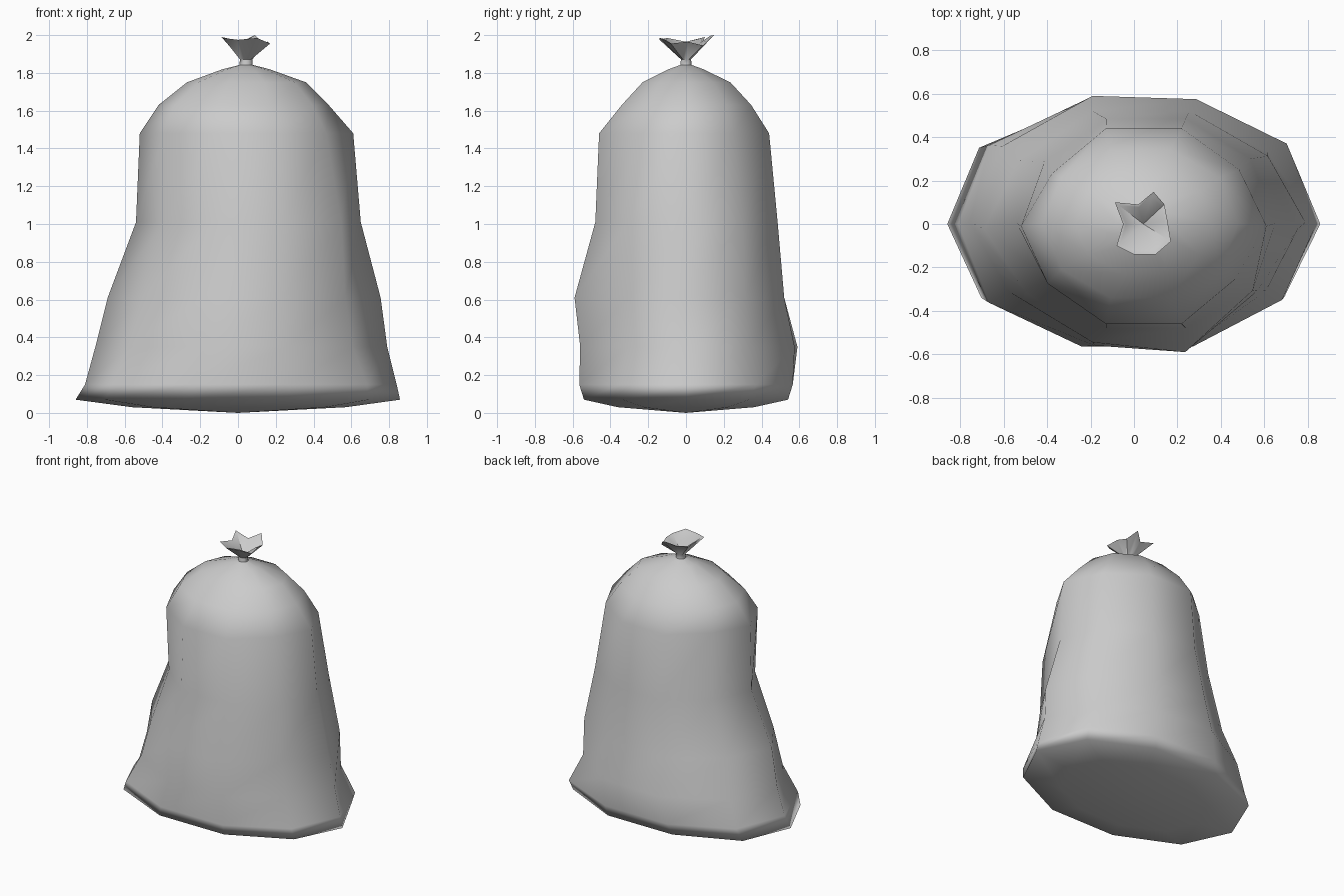
import bpy, bmesh
from math import cos, sin, tau, copysign

if "Cube" in bpy.data.objects:
    bpy.data.objects.remove(bpy.data.objects["Cube"])

N = 10          # sides of the bag
CX = 0.043      # x of the tied neck


def oval(z, x0, x1, y0, y1):
    """Ten-sided ring whose corners reach the given extents."""
    pts = []
    for i in range(N):
        a = tau * i / N
        pts.append(((x0 + x1) / 2 + (x1 - x0) / 2 * cos(a),
                    (y0 + y1) / 2 + (y1 - y0) / 2 * sin(a) / sin(tau / 5), z))
    return pts


def loft(name, rings, start, end):
    """Skin a stack of rings, closing either end to a point if given."""
    bm = bmesh.new()
    loops = [[bm.verts.new(p) for p in r] for r in rings]
    for a, b in zip(loops, loops[1:]):
        for i in range(N):
            j = (i + 1) % N
            bm.faces.new((a[i], a[j], b[j], b[i]))
    for loop, tip, up in ((loops[0], start, False), (loops[-1], end, True)):
        if tip is None:
            continue
        c = bm.verts.new(tip)
        for i in range(N):
            j = (i + 1) % N
            bm.faces.new((loop[i], loop[j], c) if up else (loop[j], loop[i], c))
    bm.normal_update()
    for f in bm.faces:
        f.smooth = True
    me = bpy.data.meshes.new(name)
    bm.to_mesh(me)
    bm.free()
    ob = bpy.data.objects.new(name, me)
    bpy.context.collection.objects.link(ob)
    return ob


# Sack body: height, left, right, front and back extents
profile = [
    (0.03, -0.56, 0.57, -0.36, 0.36),
    (0.07, -0.86, 0.858, -0.54, 0.54),
    (0.15, -0.81, 0.84, -0.565, 0.565),
    (0.35, -0.755, 0.79, -0.56, 0.575),
    (0.61, -0.69, 0.755, -0.565, 0.52),
    (1.01, -0.54, 0.65, -0.48, 0.485),
    (1.48, -0.52, 0.61, -0.46, 0.44),
    (1.63, -0.42, 0.48, -0.34, 0.345),
    (1.75, -0.27, 0.36, -0.23, 0.235),
    (1.82, -0.08, 0.165, -0.09, 0.09),
    (1.842, 0.008, 0.078, -0.03, 0.03),
]
rings = [oval(*p) for p in profile]


def shift(r, c, dx, dy):
    x, y, z = rings[r][c]
    rings[r][c] = (x + dx, y + dy, z)


# Slumped bulges on front and back: (ring, corner, dx, dy)
for s in [(4, 8, -0.02, -0.025), (4, 7, 0, 0.02), (3, 3, 0.03, 0.015),
          (3, 2, 0.03, 0.0), (3, 7, 0.04, 0)]:
    shift(*s)

# Diagonal corners pushed out or in, for rings 1 to 6
diagonal = {1: (0.0, 0.03, -0.04, 0.0, 0.0, -0.025),
            4: (0.025, 0.02, 0.0, -0.03, -0.02, -0.05),
            6: (0.01, 0.02, -0.045, -0.07, -0.055, -0.02),
            9: (0.0, 0.0, -0.05, -0.07, 0.015, -0.05)}
for c, amounts in diagonal.items():
    for r, d in enumerate(amounts, 1):
        shift(r, c, copysign(0.7, cos(tau * c / N)) * d,
              copysign(0.7, sin(tau * c / N)) * d)
body = loft("sack_body", rings, (0, 0, 0), None)
# Large faces dominate the shading, so the base reads flat
wn = body.modifiers.new("soft_shading", "WEIGHTED_NORMAL")
wn.weight = 50

# Gathered neck and ruffled, hollow top
rim = [(0.155, 0.01, 1.965), (0.14, 0.09, 1.945), (0.09, 0.148, 2.0),
       (0.02, 0.09, 1.965), (-0.088, 0.10, 1.99), (-0.05, 0.0, 1.965),
       (-0.08, -0.10, 1.985), (0.0, -0.14, 1.975), (0.10, -0.14, 1.985),
       (0.17, -0.08, 1.955)]
inner = [(CX + (x - CX) * 0.86, y * 0.86, z - 0.004) for x, y, z in rim]
neck = [oval(1.842, 0.008, 0.078, -0.03, 0.03),
        oval(1.872, 0.01, 0.076, -0.027, 0.027)]
top = loft("tied_top", neck + [rim, inner], None, (CX, 0, 1.88))
bpy.context.view_layer.objects.active = top
top.select_set(True)
bpy.ops.object.shade_smooth_by_angle(angle=0.9)
